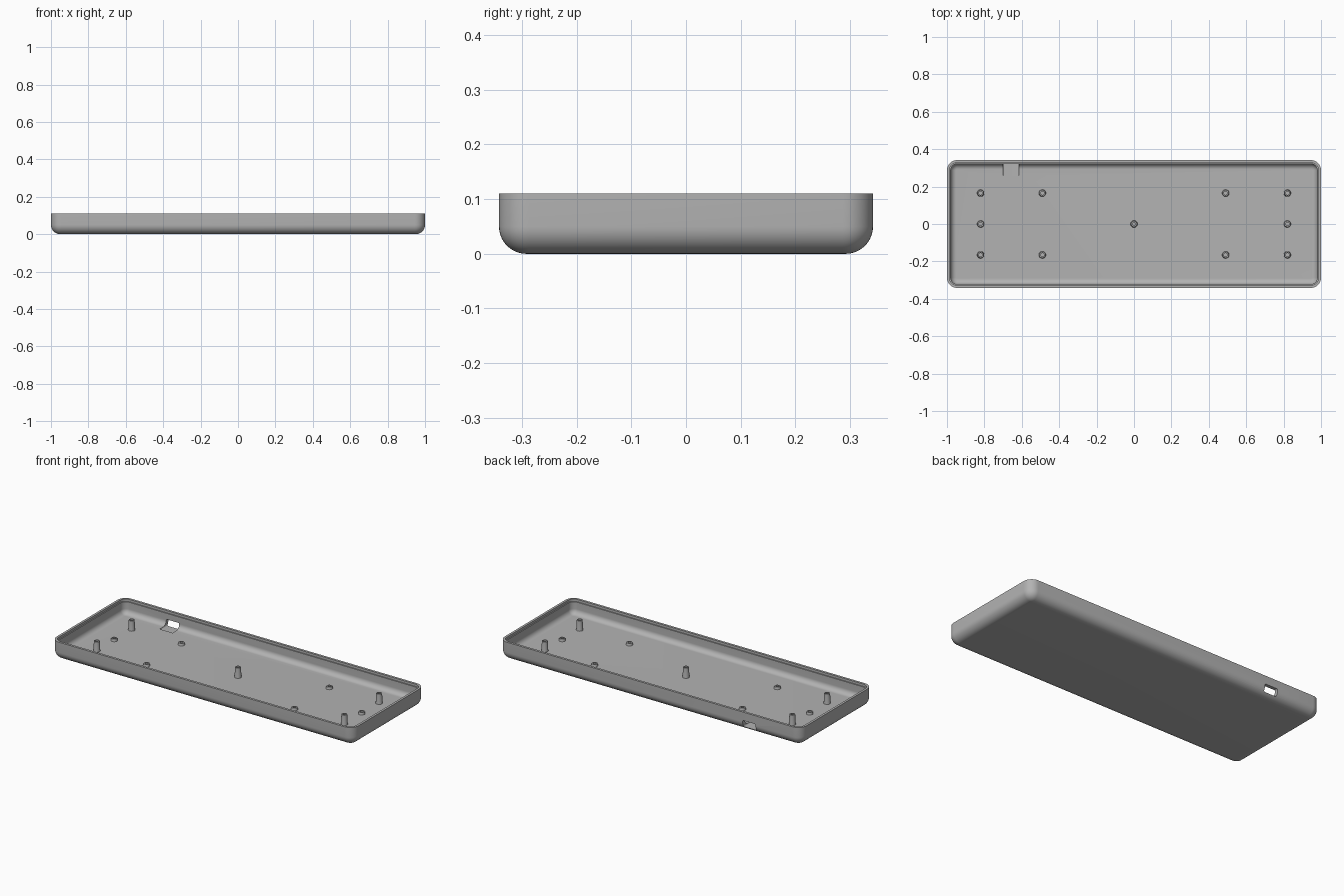
import bpy, bmesh
from math import sin, cos, pi, radians

cube = bpy.data.objects.get("Cube")
if cube:
    bpy.data.objects.remove(cube, do_unlink=True)

HX, HY, H, R = 1.0, 0.342, 0.11, 0.055
FLOOR = 0.025
SEG = 10

grey = bpy.data.materials.new("case grey")
grey.use_nodes = True
colour = (0.45, 0.45, 0.45, 1)
grey.diffuse_color = colour
grey.node_tree.nodes["Principled BSDF"].inputs["Base Color"].default_value = colour


def finish(name, bm):
    bmesh.ops.recalc_face_normals(bm, faces=bm.faces)
    mesh = bpy.data.meshes.new(name)
    bm.to_mesh(mesh)
    bm.free()
    mesh.materials.append(grey)
    ob = bpy.data.objects.new(name, mesh)
    bpy.context.collection.objects.link(ob)
    return ob


def smooth(ob):
    bpy.ops.object.select_all(action='DESELECT')
    ob.select_set(True)
    bpy.context.view_layer.objects.active = ob
    bpy.ops.object.shade_smooth_by_angle(angle=radians(35))


def rounded_rect(hx, hy, r):
    pts = []
    for k, (sx, sy) in enumerate([(1, 1), (-1, 1), (-1, -1), (1, -1)]):
        for i in range(SEG + 1):
            a = (k + i / SEG) * pi / 2
            pts.append((sx * (hx - r) + r * cos(a), sy * (hy - r) + r * sin(a)))
    return pts


def skin(bm, rings):
    for a, b in zip(rings, rings[1:]):
        n = len(a)
        for i in range(n):
            j = (i + 1) % n
            bm.faces.new((a[i], a[j], b[j], b[i]))


def arc(inset, z, r):
    # quarter fillet from floor to wall, as (inset, height) pairs
    return [(inset + r * (1 - sin(t)), z + r * (1 - cos(t)))
            for t in [i / SEG * pi / 2 for i in range(SEG + 1)]]


# Tray shell: outer fillet, stepped rim, inner fillet
profile = arc(0, 0, 0.05) + [(0, H), (0.014, H), (0.014, H - 0.014), (0.02, H - 0.014)]
profile += arc(0.02, FLOOR, 0.03)[::-1]
bm = bmesh.new()
rings = [[bm.verts.new((x, y, z)) for x, y in rounded_rect(HX - d, HY - d, R - d)]
         for d, z in profile]
skin(bm, rings)
bm.faces.new(rings[0])
bm.faces.new(rings[-1])
tray = finish("tray", bm)

# Port opening through the back wall with a shallow pocket in the floor
bm = bmesh.new()
port = rounded_rect(0.043, 0.021, 0.008)
rings = [[bm.verts.new((x - 0.658, y, z + 0.039)) for x, z in port] for y in (0.26, 0.4)]
skin(bm, rings)
bm.faces.new(rings[0])
bm.faces.new(rings[1])
cutter = finish("port_cutter", bm)
cutter.hide_render = True
cutter.hide_set(True)
mod = tray.modifiers.new("port", 'BOOLEAN')
mod.operation = 'DIFFERENCE'
mod.solver = 'EXACT'
mod.object = cutter
bpy.context.view_layer.objects.active = tray
tray.select_set(True)
bpy.ops.object.modifier_apply(modifier=mod.name)
bpy.data.objects.remove(cutter, do_unlink=True)
smooth(tray)


def post(name, x, y, h):
    # hollow tapered screw post
    top = FLOOR + h
    shape = [(0.02, FLOOR - 0.005), (0.019, FLOOR), (0.016, top),
             (0.009, top), (0.009, FLOOR + 0.002)]
    n = 24
    bm = bmesh.new()
    rings = [[bm.verts.new((x + r * cos(2 * pi * i / n), y + r * sin(2 * pi * i / n), z))
              for i in range(n)] for r, z in shape]
    skin(bm, rings)
    bm.faces.new(rings[0])
    bm.faces.new(rings[-1])
    smooth(finish(name, bm))


# Tall posts at the corners and centre, short posts between
post("centre_post", 0, 0, 0.06)
for sx, side in ((1, "left"), (-1, "right")):
    post(f"short_end_post_{side}", sx * 0.82, 0, 0.014)
    for sy, end in ((1, "back"), (-1, "front")):
        post(f"tall_post_{end}_{side}", sx * 0.82, sy * 0.165, 0.06)
        post(f"short_post_{end}_{side}", sx * 0.49, sy * 0.165, 0.014)
